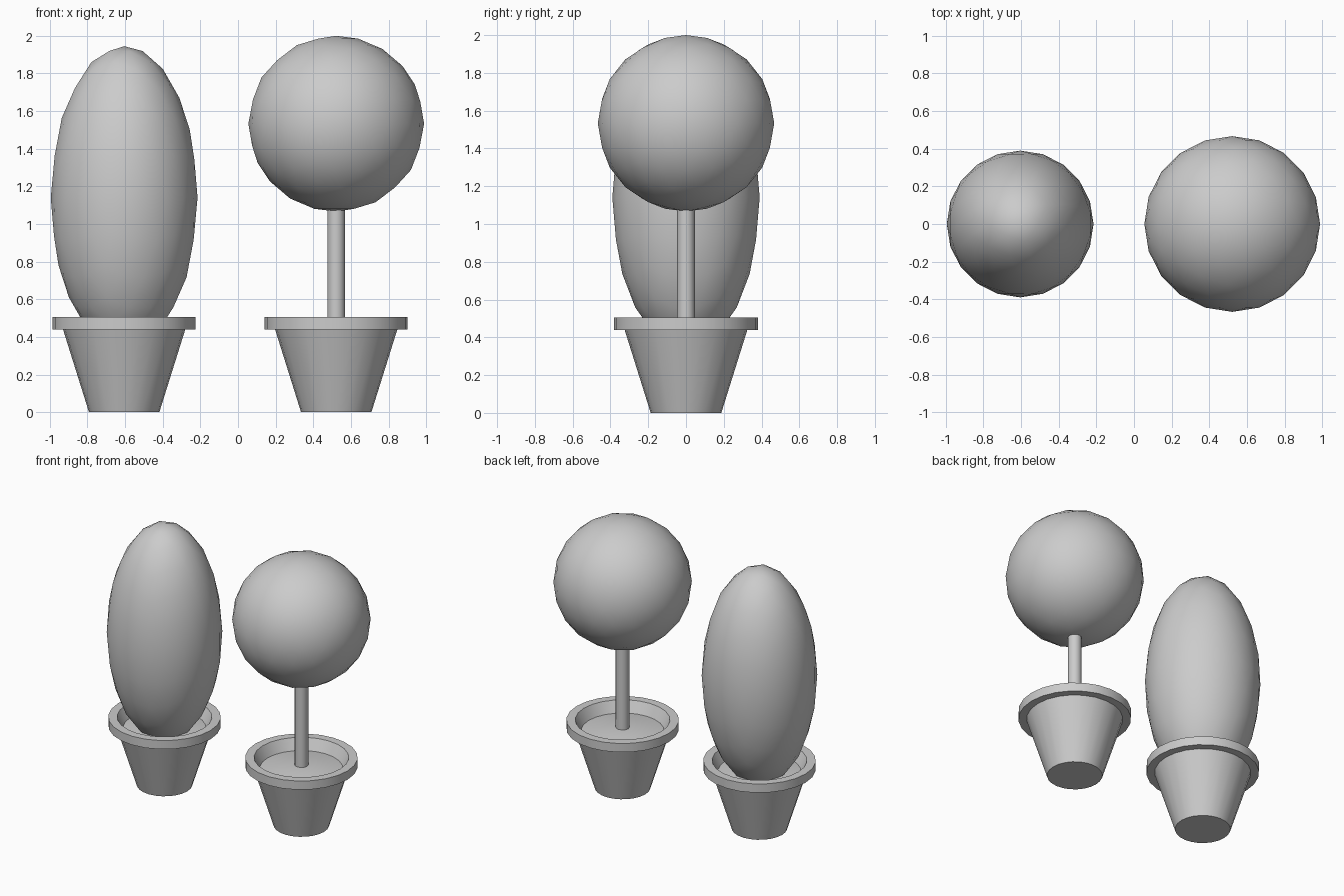
import bpy, bmesh, math

if "Cube" in bpy.data.objects:
    bpy.data.objects.remove(bpy.data.objects["Cube"])

SIDES = 24


def finish(bm, name, loc):
    bmesh.ops.recalc_face_normals(bm, faces=bm.faces)
    mesh = bpy.data.meshes.new(name)
    bm.to_mesh(mesh)
    bm.free()
    ob = bpy.data.objects.new(name, mesh)
    bpy.context.collection.objects.link(ob)
    ob.location = loc
    bpy.ops.object.select_all(action='DESELECT')
    ob.select_set(True)
    bpy.context.view_layer.objects.active = ob
    bpy.ops.object.shade_smooth_by_angle(angle=math.radians(35))
    return ob


def lathe(name, profile, x, sides=SIDES):
    """Spin (radius, z) points around a vertical axis at x."""
    bm = bmesh.new()
    rings = []
    for r, z in profile:
        n = 1 if r == 0 else sides
        rings.append([bm.verts.new((r * math.cos(2 * math.pi * i / sides),
                                    r * math.sin(2 * math.pi * i / sides), z))
                      for i in range(n)])
    for a, b in zip(rings, rings[1:]):
        for i in range(sides):
            j = (i + 1) % sides
            quad = [a[i % len(a)], a[j % len(a)], b[j % len(b)], b[i % len(b)]]
            bm.faces.new(list(dict.fromkeys(quad)))
    return finish(bm, name, (x, 0, 0))


def foliage(name, x, z, radius, half_height):
    bm = bmesh.new()
    bmesh.ops.create_icosphere(bm, subdivisions=3, radius=1)
    bmesh.ops.scale(bm, vec=(radius, radius, half_height), verts=bm.verts)
    return finish(bm, name, (x, 0, z))


# Pot with overhanging rim, and slightly domed soil
POT = [(0, 0), (0.187, 0), (0.325, 0.44), (0.38, 0.44), (0.38, 0.505),
       (0.32, 0.505), (0.28, 0.425)]
SOIL = [(0.28, 0.425), (0.15, 0.445), (0, 0.453)]

for side, x in (("left", -0.605), ("right", 0.522)):
    lathe(side + "_pot", POT, x)
    lathe(side + "_soil", SOIL, x)

# Tall oval shrub
foliage("oval_shrub", -0.605, 1.14, 0.39, 0.805)

# Ball tree on a thin trunk
lathe("trunk", [(0, 0.4), (0.047, 0.4), (0.047, 1.15), (0, 1.15)], 0.522, 12)
foliage("ball_crown", 0.522, 1.533, 0.467, 0.467)
